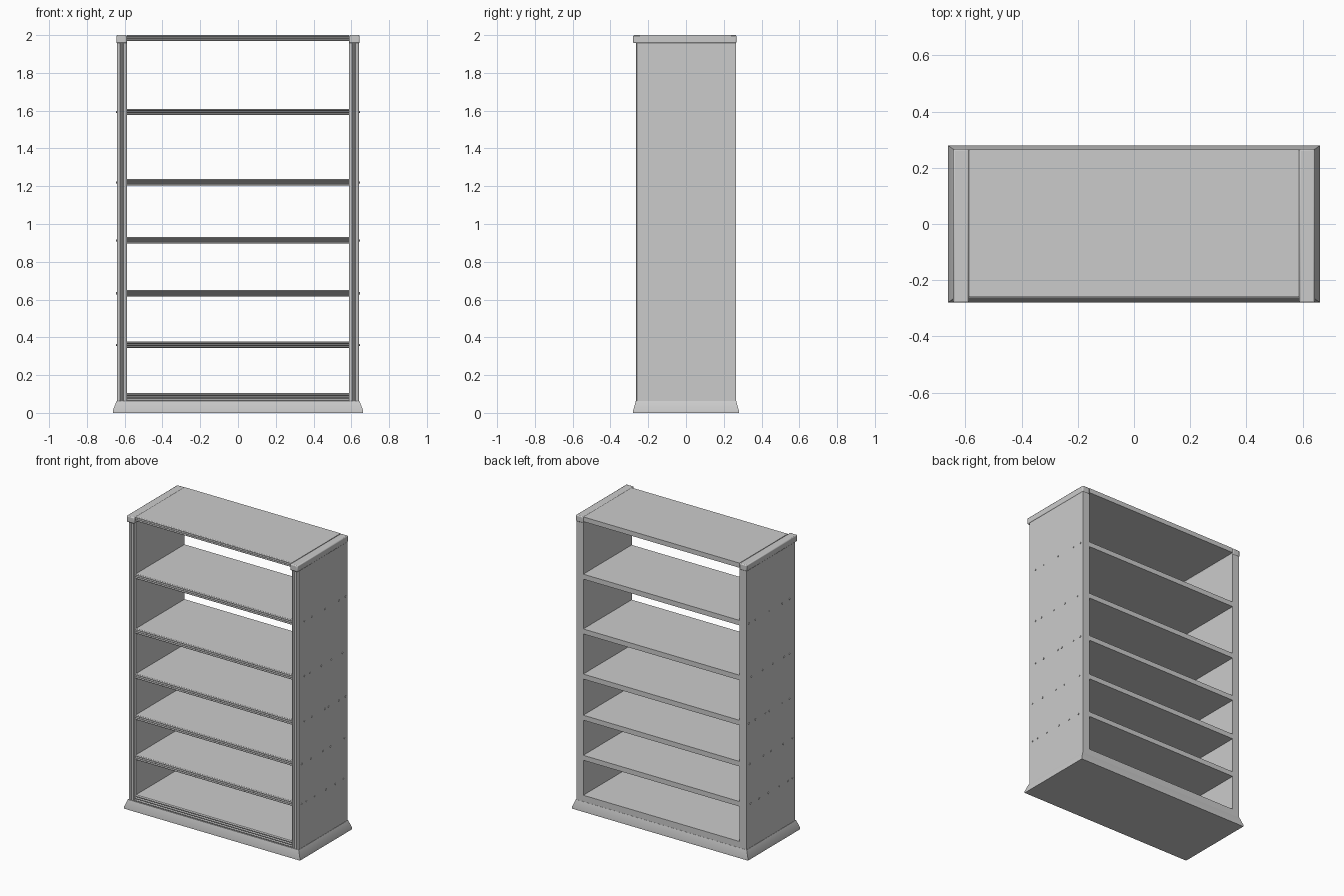
import bpy
import bmesh
import math
from mathutils import Matrix, Vector

cube = bpy.data.objects.get("Cube")
if cube:
    bpy.data.objects.remove(cube, do_unlink=True)

# One painted grey finish
GREY = (0.6, 0.6, 0.6, 1)
paint = bpy.data.materials.new("grey_paint")
paint.use_nodes = True
paint.diffuse_color = GREY
paint.node_tree.nodes["Principled BSDF"].inputs["Base Color"].default_value = GREY

FRONT, BACK = -0.265, 0.265
INNER, OUTER = 0.588, 0.641
SHELF_FRONT = -0.262


def finish(name, bm, bevel=0):
    bmesh.ops.recalc_face_normals(bm, faces=bm.faces)
    mesh = bpy.data.meshes.new(name)
    bm.to_mesh(mesh)
    bm.free()
    mesh.materials.append(paint)
    obj = bpy.data.objects.new(name, mesh)
    bpy.context.collection.objects.link(obj)
    if bevel:
        mod = obj.modifiers.new("soft_edge", "BEVEL")
        mod.width, mod.segments = bevel, 2
    bpy.ops.object.select_all(action="DESELECT")
    obj.select_set(True)
    bpy.context.view_layer.objects.active = obj
    bpy.ops.object.shade_smooth_by_angle(angle=math.radians(30))
    return obj


def extrude(name, points, offset, bevel=0):
    bm = bmesh.new()
    face = bm.faces.new([bm.verts.new(p) for p in points])
    result = bmesh.ops.extrude_face_region(bm, geom=[face], use_keep_orig=True)
    moved = [g for g in result["geom"] if isinstance(g, bmesh.types.BMVert)]
    bmesh.ops.translate(bm, verts=moved, vec=Vector(offset))
    return finish(name, bm, bevel)


def reeded_profile(low, high, front, reeds=3, steps=5, depth=0.006):
    # Cross-section with rounded reeds along the front edge
    points = []
    total = reeds * steps
    for i in range(total + 1):
        swell = abs(math.sin(math.pi * i / steps))
        points.append((front + depth * (1 - swell), low + (high - low) * i / total))
    return points + [(BACK, high), (BACK, low)]


# Side panels with reeded front edges, and caps that overhang the front
for side, label in ((-1, "left"), (1, "right")):
    profile = reeded_profile(INNER, OUTER, FRONT)
    extrude(label + "_side_panel", [(side * x, y, 0.06) for y, x in profile], (0, 0, 1.9))
    a, b = side * INNER, side * (OUTER + 0.003)
    extrude(label + "_top_cap",
            [(a, -0.28, 1.957), (b, -0.28, 1.957), (b, 0.267, 1.957), (a, 0.267, 1.957)],
            (0, 0, 0.043), 0.006)

# Shelves and top board, all reeded along the front
boards = [("bottom_shelf", 0.06, 0.105), ("top_board", 1.968, 2.0)]
shelf_heights = (0.36, 0.633, 0.913, 1.22, 1.593)
boards += [("shelf", z - 0.017, z + 0.017) for z in shelf_heights]
for name, low, high in boards:
    profile = reeded_profile(low, high, SHELF_FRONT)
    extrude(name, [(-INNER, y, z) for y, z in profile], (2 * INNER, 0, 0))

# Flared plinth with a small vertical lip
bm = bmesh.new()
rings = []
for hx, hy, z in ((0.663, 0.28, 0), (0.663, 0.28, 0.012), (0.643, 0.266, 0.062)):
    rings.append([bm.verts.new((sx * hx, sy * hy, z))
                  for sx, sy in ((-1, -1), (1, -1), (1, 1), (-1, 1))])
for lower, upper in zip(rings, rings[1:]):
    for i in range(4):
        j = (i + 1) % 4
        bm.faces.new((lower[i], lower[j], upper[j], upper[i]))
bm.faces.new(rings[0])
bm.faces.new(rings[-1])
finish("plinth", bm)

# Small fixing pins on the outside, in line with the shelves
pin_rows = (
    (-0.23, -0.18, -0.09, 0.03, 0.13, 0.22),
    (-0.23, -0.13, 0, 0.08, 0.23),
    (-0.2, -0.12, 0.02, 0.06, 0.17, 0.24),
    (-0.2, -0.14, -0.02, 0.09, 0.21),
    (-0.2, -0.12, 0.02, 0.17, 0.24),
)
for side, label in ((-1, "left"), (1, "right")):
    bm = bmesh.new()
    for z, row in zip(shelf_heights, pin_rows):
        for y in row:
            place = Matrix.Translation((side * OUTER, y, z)) @ Matrix.Rotation(math.pi / 2, 4, "Y")
            bmesh.ops.create_cone(bm, cap_ends=True, segments=8, radius1=0.006,
                                  radius2=0.006, depth=0.008, matrix=place)
    finish(label + "_pins", bm)
